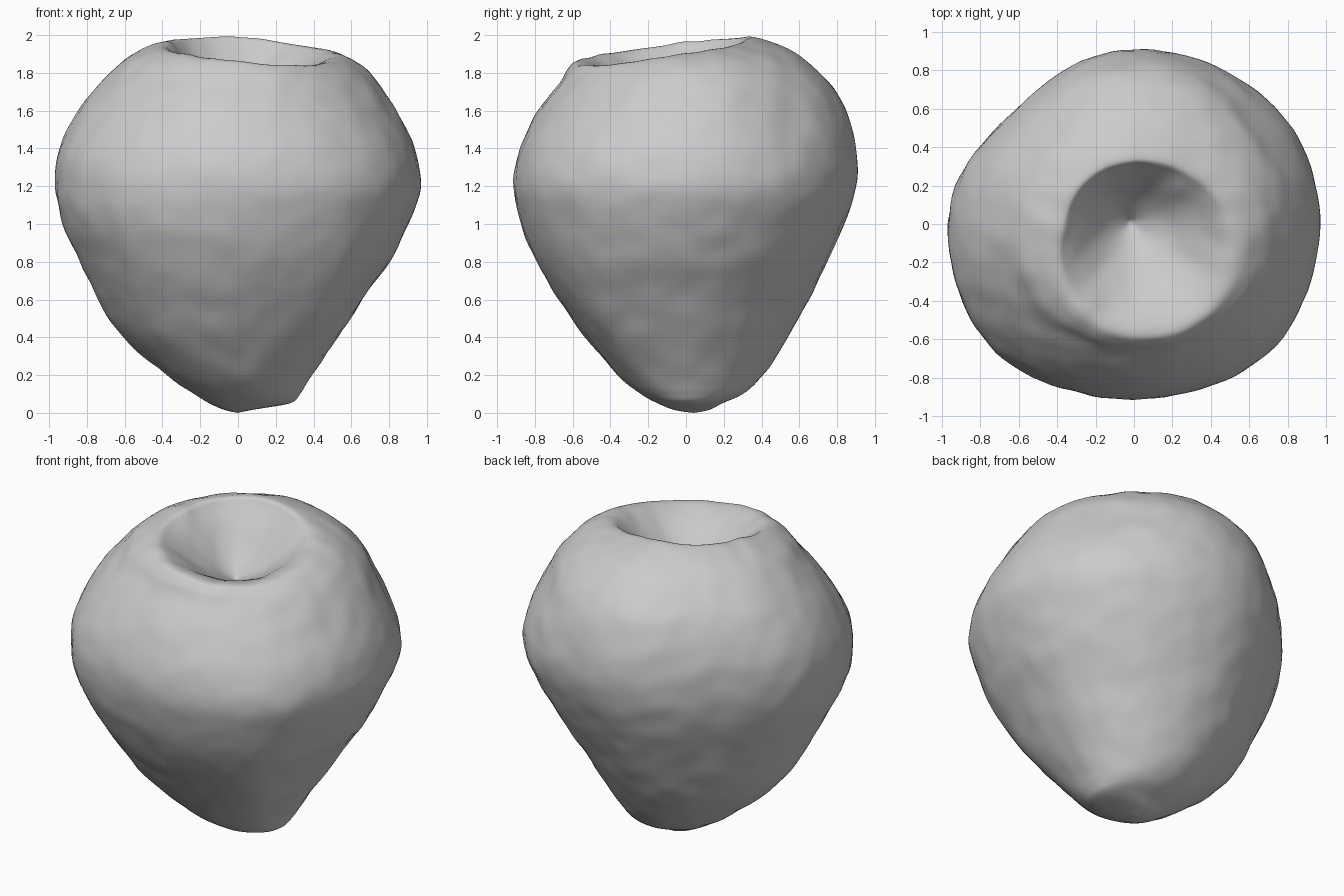
import bpy
import bmesh
import math
from mathutils import Vector, noise

cube = bpy.data.objects.get("Cube")
if cube:
    bpy.data.objects.remove(cube, do_unlink=True)

COLUMNS = 112
STEPS = 5

# Body rings: height, right, left, front and back extents
RINGS = [
    (0.015, -.07, .07, -.06, .12),
    (0.05, -.15, .27, -.15, .19),
    (0.10, -.23, .33, -.24, .30),
    (0.20, -.38, .39, -.36, .41),
    (0.40, -.61, .53, -.53, .54),
    (0.60, -.74, .66, -.67, .65),
    (0.80, -.84, .80, -.79, .75),
    (1.00, -.93, .90, -.87, .84),
    (1.20, -.97, .965, -.91, .905),
    (1.40, -.95, .935, -.88, .905),
    (1.60, -.85, .84, -.78, .85),
    (1.75, -.73, .74, -.67, .76),
]
# Rim of the hollow, every 45 degrees from the left side round by the back
RIM_RADIUS = [.53, .43, .38, .38, .40, .49, .55, .57]
RIM_HEIGHT = [1.90, 1.95, 1.99, 1.98, 1.96, 1.91, 1.86, 1.84]
# Swells and hollows of the side: angle, its width, height, its width, amount
SWELLS = [
    (135, 27, 1.3, 0.9, -.09),
    (225, 24, 1.1, 0.45, .045),
    (40, 20, 1.1, 0.35, .02),
    (38, 20, 1.6, 0.22, -.04),
    (-45, 22, 1.1, 0.4, .035),
    (-45, 20, 0.5, 0.3, .08),
]
BASE = Vector((0.0, 0.04, 0.0))
PIT = Vector((-0.02, 0.01, 1.59))


def spline(p0, p1, p2, p3, t):
    """Catmull-Rom blend, for numbers or vectors."""
    return 0.5 * (2 * p1 + (p2 - p0) * t + (2 * p0 - 5 * p1 + 4 * p2 - p3) * t * t
                  + (3 * p1 - p0 - 3 * p2 + p3) * t ** 3)


def around(values, angle):
    """Smooth value at an angle from a closed list."""
    n = len(values)
    f = angle / math.tau * n
    i = int(f)
    return spline(*(values[(i + k) % n] for k in (-1, 0, 1, 2)), f - i)


def swell(angle, z):
    """Scale of the side at an angle and height."""
    total = 1
    for at, width, height, spread, amount in SWELLS:
        d = (angle - math.radians(at) + math.pi) % math.tau - math.pi
        total += amount * math.exp(-(d / math.radians(width)) ** 2
                                   - ((z - height) / spread) ** 2)
    return total


def column(angle):
    """Points from the base, up the side, over the rim and into the hollow."""
    c, s = math.cos(angle), math.sin(angle)
    pts = [BASE]
    for z, x0, x1, y0, y1 in RINGS:
        f = swell(angle, z)
        pts.append(Vector(((x0 + x1) / 2 + (x1 - x0) / 2 * c * f,
                           (y0 + y1) / 2 + (y1 - y0) / 2 * s * f, z)))
    r = around(RIM_RADIUS, angle)
    rim = Vector((r * c, r * s - 0.02, around(RIM_HEIGHT, angle)))
    shoulder = pts[-1].lerp(rim, 0.45)
    shoulder.z = pts[-1].z + (rim.z - pts[-1].z) * 0.64
    lip = rim.lerp(PIT, 0.2)
    lip.z = rim.z - (rim.z - PIT.z) * 0.12
    wall = rim.lerp(PIT, 0.62)
    pts += [shoulder, rim, lip, wall, PIT]

    path = []
    for i in range(len(pts) - 1):
        a, d = pts[max(i - 1, 0)], pts[min(i + 2, len(pts) - 1)]
        path += [spline(a, pts[i], pts[i + 1], d, k / STEPS) for k in range(STEPS)]
    return path[1:]


# Skin the columns into one closed body
bm = bmesh.new()
cols = [[bm.verts.new(p) for p in column(math.tau * i / COLUMNS)]
        for i in range(COLUMNS)]
base = bm.verts.new(BASE)
pit = bm.verts.new(PIT)
for i, a in enumerate(cols):
    b = cols[(i + 1) % COLUMNS]
    bm.faces.new((base, b[0], a[0]))
    bm.faces.new((a[-1], b[-1], pit))
    for j in range(len(a) - 1):
        bm.faces.new((a[j], b[j], b[j + 1], a[j + 1]))
bmesh.ops.recalc_face_normals(bm, faces=bm.faces)
bm.normal_update()

# Gentle uneven skin, fading out at the base
offsets = [v.normal * 0.008 * noise.noise(v.co * 8) * min(1, v.co.z * 4)
           for v in bm.verts]
for v, off in zip(bm.verts, offsets):
    v.co += off

mesh = bpy.data.meshes.new("fruit_body")
bm.to_mesh(mesh)
bm.free()
fruit = bpy.data.objects.new("fruit_body", mesh)
bpy.context.collection.objects.link(fruit)

# Plain grey skin
grey = bpy.data.materials.new("light_grey")
grey.use_nodes = True
colour = (0.6, 0.6, 0.6, 1)
grey.diffuse_color = colour
grey.node_tree.nodes["Principled BSDF"].inputs["Base Color"].default_value = colour
mesh.materials.append(grey)

bpy.context.view_layer.objects.active = fruit
fruit.select_set(True)
bpy.ops.object.shade_smooth()
